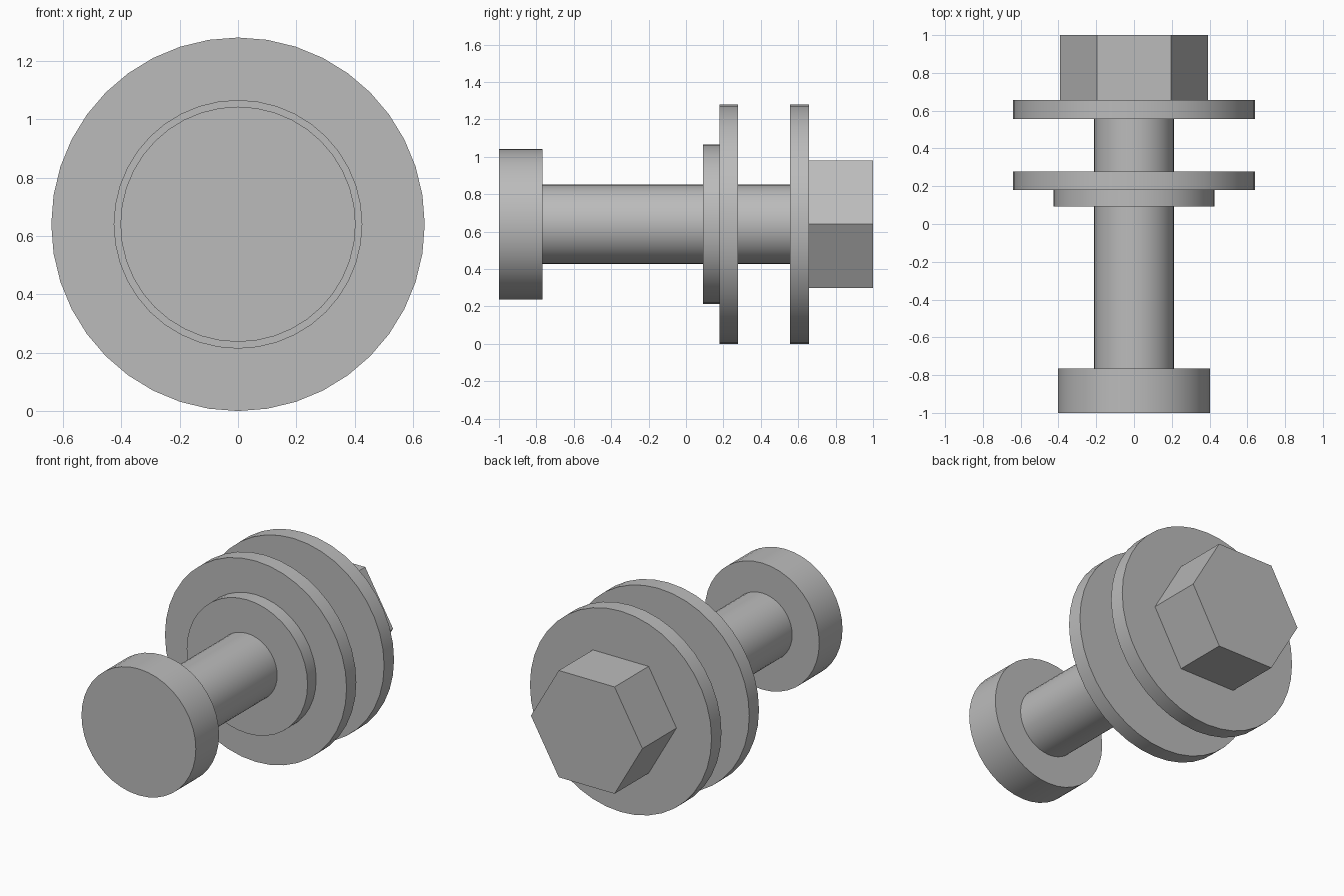
import bpy
from math import radians

cube = bpy.data.objects.get("Cube")
if cube:
    bpy.data.objects.remove(cube, do_unlink=True)

AXIS_Z = 0.64

steel = bpy.data.materials.new("plain grey metal")
steel.use_nodes = True
grey = (0.5, 0.5, 0.5, 1)
steel.diffuse_color = grey
steel.node_tree.nodes["Principled BSDF"].inputs["Base Color"].default_value = grey


def disc(name, radius, start, end, sides=40, turn=0):
    """Solid prism along y, from start to end."""
    bpy.ops.mesh.primitive_cylinder_add(
        vertices=sides, radius=radius, depth=end - start,
        location=(0, (start + end) / 2, AXIS_Z),
        rotation=(radians(90), radians(turn), 0))
    part = bpy.context.object
    part.name = name
    bpy.ops.object.transform_apply(location=False, rotation=True, scale=True)
    part.data.materials.append(steel)
    if sides > 6:
        bpy.ops.object.shade_smooth_by_angle(angle=radians(30))
    return part


# Round head and shaft
disc("round_head", 0.403, -1, -0.766)
disc("shaft", 0.212, -0.766, 0.658)

# Collar against the inner washer
disc("collar", 0.426, 0.092, 0.179)

# Two large washers
disc("inner_washer", 0.64, 0.179, 0.277)
disc("outer_washer", 0.64, 0.557, 0.657)

# Hexagonal nut, corners to the sides
disc("hex_nut", 0.393, 0.657, 1, sides=6, turn=30)
